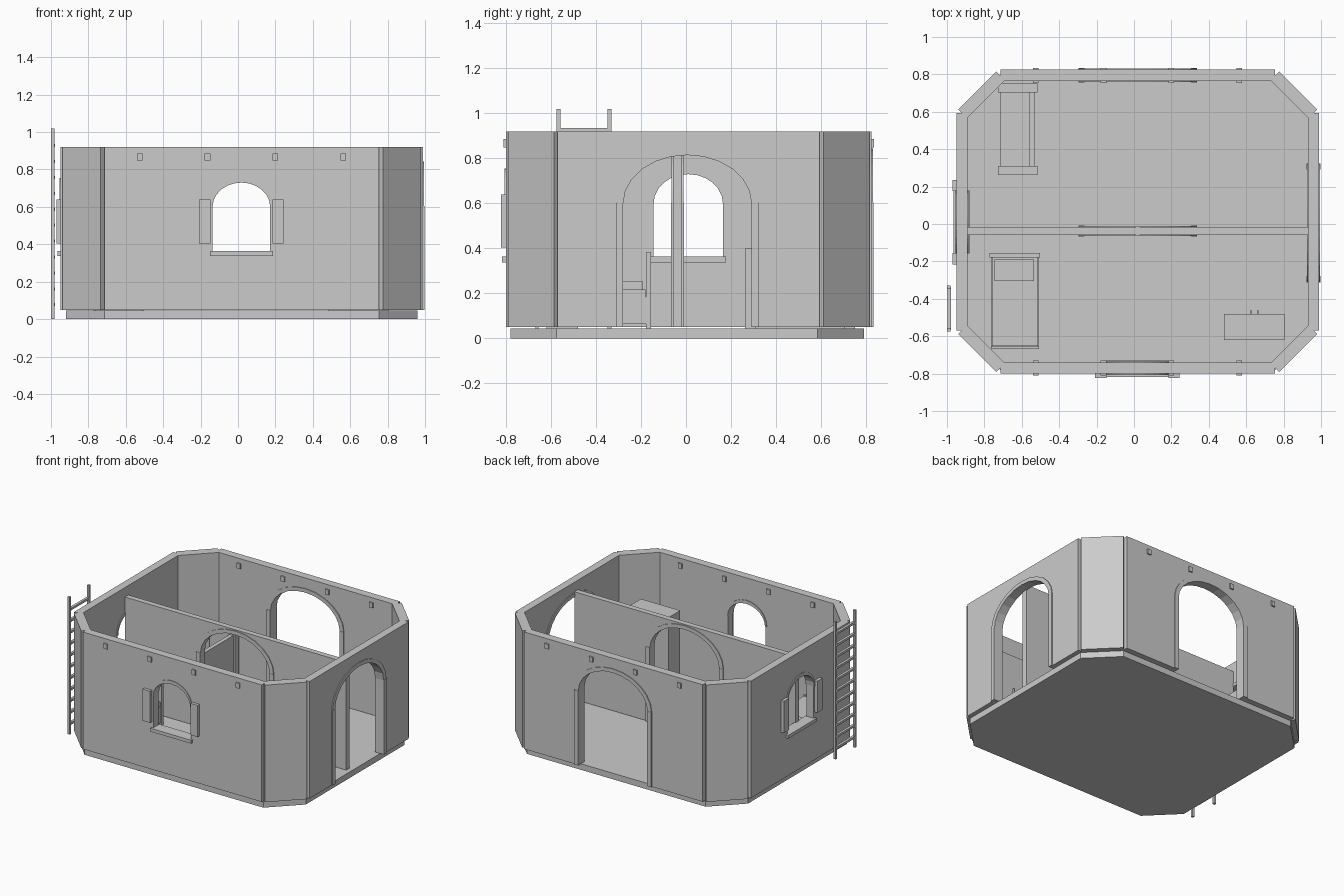
import bpy
import math
from mathutils import Matrix

cube = bpy.data.objects.get("Cube")
if cube:
    bpy.data.objects.remove(cube, do_unlink=True)

GREY = (0.6, 0.6, 0.6, 1)
mat = bpy.data.materials.new("plain grey")
mat.use_nodes = True
mat.diffuse_color = GREY
mat.node_tree.nodes["Principled BSDF"].inputs["Base Color"].default_value = GREY

CX, CY = 0.02, 0.012            # centre of the building
BASE, FOOT, TOP, SPRING = 0.045, 0.05, 0.92, 0.60

# Sheet axes to world axes
ALONG_X = Matrix(((1, 0, 0), (0, 0, -1), (0, 1, 0))).to_4x4()
ALONG_Y = Matrix(((0, 0, 1), (1, 0, 0), (0, 1, 0))).to_4x4()
FLAT = Matrix.Identity(4)


def box(name, x, y, z):
    """Box from (low, high) ranges."""
    verts = [(a, b, c) for a in x for b in y for c in z]
    faces = [(0, 1, 3, 2), (4, 6, 7, 5), (0, 4, 5, 1),
             (2, 3, 7, 6), (0, 2, 6, 4), (1, 5, 7, 3)]
    mesh = bpy.data.meshes.new(name)
    mesh.from_pydata(verts, [], faces)
    mesh.materials.append(mat)
    obj = bpy.data.objects.new(name, mesh)
    bpy.context.collection.objects.link(obj)
    return obj


def sheet(name, outlines, axes, offset, thick):
    """Filled outlines (later ones are holes) given a thickness."""
    curve = bpy.data.curves.new(name, "CURVE")
    curve.dimensions = "2D"
    curve.fill_mode = "BOTH"
    curve.extrude = thick / 2
    for pts in outlines:
        spline = curve.splines.new("POLY")
        spline.points.add(len(pts) - 1)
        for p, (u, v) in zip(spline.points, pts):
            p.co = (u, v, 0, 1)
        spline.use_cyclic_u = True
    temp = bpy.data.objects.new(name + " helper", curve)
    bpy.context.collection.objects.link(temp)
    deps = bpy.context.evaluated_depsgraph_get()
    mesh = bpy.data.meshes.new_from_object(temp.evaluated_get(deps))
    bpy.data.objects.remove(temp, do_unlink=True)
    mesh.transform(Matrix.Translation(offset) @ axes)
    mesh.materials.clear()
    mesh.materials.append(mat)
    mesh.name = name
    for poly in mesh.polygons:
        poly.use_smooth = False
    obj = bpy.data.objects.new(name, mesh)
    bpy.context.collection.objects.link(obj)
    return obj


def arc(c, a, b, n=12):
    return [(c + a * math.cos(math.pi * i / n), SPRING + b * math.sin(math.pi * i / n))
            for i in range(n + 1)]


def rect(u0, u1, v0, v1):
    return [(u0, v0), (u1, v0), (u1, v1), (u0, v1)]


def placed(name, axes, u, d, z):
    """Box given along the wall (u) and through the wall (d)."""
    return box(name, u, d, z) if axes is ALONG_X else box(name, d, u, z)


def arch_wall(name, axes, ends, depth, top, centre, kind):
    """Wall with an arched door or window and its trim."""
    lo, hi = depth
    mid, thick = (lo + hi) / 2, hi - lo
    offset = (0, mid, 0) if axes is ALONG_X else (mid, 0, 0)
    if kind == "door":
        a, b, side, crown = 0.285, 0.215, 0.033, 0.028
        hole = arc(centre, a, b)
        outline = ([(ends[0], FOOT), (ends[0], top), (ends[1], top), (ends[1], FOOT),
                    (centre + a, FOOT)] + hole + [(centre - a, FOOT)])
        sheet(name, [outline], axes, offset, thick)
        for s in (-1, 1):
            u = sorted((centre + s * a, centre + s * (a + side)))
            placed(name + " jamb", axes, u, (lo - 0.009, hi + 0.009), (FOOT, SPRING + 0.005))
    else:
        a, b, side, crown = 0.154, 0.13, 0.012, 0.025
        hole = [(centre + a, 0.35)] + arc(centre, a, b) + [(centre - a, 0.35)]
        sheet(name, [rect(ends[0], ends[1], FOOT, top), hole], axes, offset, thick)
        placed(name + " sill", axes, (centre - 0.168, centre + 0.168),
               (lo - 0.017, hi + 0.01), (0.338, 0.363))
        for s in (-1, 1):
            u = sorted((centre + s * 0.166, centre + s * 0.226))
            placed(name + " shutter", axes, u, (lo - 0.023, lo), (0.405, 0.64))
    trim = arc(centre, a + side, b + crown) + arc(centre, a, b)[::-1]
    sheet(name + " arch trim", [trim], axes, offset, thick + 0.012)


# Foundation slab with cut corners
ox, oy, cut = 0.94, 0.785, 0.205
slab = [(CX + sx * x, 0.005 + sy * y)
        for sx, sy, x, y in ((1, -1, ox - cut, oy), (1, -1, ox, oy - cut),
                             (1, 1, ox, oy - cut), (1, 1, ox - cut, oy),
                             (-1, 1, ox - cut, oy), (-1, 1, ox, oy - cut),
                             (-1, -1, ox, oy - cut), (-1, -1, ox - cut, oy))]
sheet("foundation", [slab], FLAT, (0, 0, BASE / 2), BASE)

# Straight walls
front, back = (-0.80, -0.74), (0.765, 0.825)
arch_wall("front wall", ALONG_X, (-0.715, 0.755), front, TOP, 0.018, "window")
arch_wall("back wall", ALONG_X, (-0.715, 0.755), back, TOP, CX, "door")
arch_wall("right wall", ALONG_Y, (-0.57, 0.593), (-0.948, -0.89), TOP, 0.01, "window")
arch_wall("left wall", ALONG_Y, (-0.57, 0.593), (0.93, 0.988), TOP, 0.006, "door")
arch_wall("middle wall", ALONG_X, (-0.89, 0.93), (-0.058, -0.017), 0.85, CX, "door")

# Diagonal corner walls
for sx in (-1, 1):
    for sy in (-1, 1):
        corner = box("corner wall", (-0.144, 0.144), (-0.033, 0.033), (FOOT, TOP))
        corner.location = (CX + sx * 0.834, CY + sy * 0.678, 0)
        corner.rotation_euler.z = -sx * sy * math.pi / 4

# Beam ends through the long walls
for i in range(4):
    x = -0.526 + i * 0.363
    for lo, hi in (front, back):
        box("beam end", (x - 0.015, x + 0.015), (lo - 0.01, hi + 0.01), (0.848, 0.886))

# Ladder
for y in (-0.575, -0.348):
    box("ladder rail", (-1.0, -0.982), (y, y + 0.018), (0, 1.02))
for i in range(11):
    z = 0.077 + i * 0.085
    box("ladder rung", (-0.998, -0.979), (-0.565, -0.34), (z - 0.008, z + 0.008))

# Bed
bx = (-0.765, -0.508)
box("bed headboard", (-0.772, -0.503), (-0.178, -0.155), (BASE, 0.385))
box("bed footboard", bx, (-0.668, -0.655), (BASE, 0.225))
box("bed frame", bx, (-0.655, -0.178), (0.065, 0.185))
box("mattress", (-0.76, -0.513), (-0.652, -0.18), (0.185, 0.218))
box("pillow", (-0.745, -0.535), (-0.305, -0.19), (0.218, 0.253))

# Bench with end panels
for y in (0.262, 0.703):
    box("bench end", (-0.727, -0.517), (y, y + 0.047), (BASE, 0.40))
box("bench seat", (-0.715, -0.56), (0.309, 0.703), (0.20, 0.24))
box("bench back", (-0.56, -0.53), (0.309, 0.703), (BASE, 0.37))

# Cupboard with two handles
box("cupboard", (0.482, 0.805), (-0.62, -0.48), (BASE, 0.60))
for x in (0.625, 0.662):
    box("cupboard handle", (x - 0.005, x + 0.005), (-0.48, -0.462), (0.30, 0.34))
